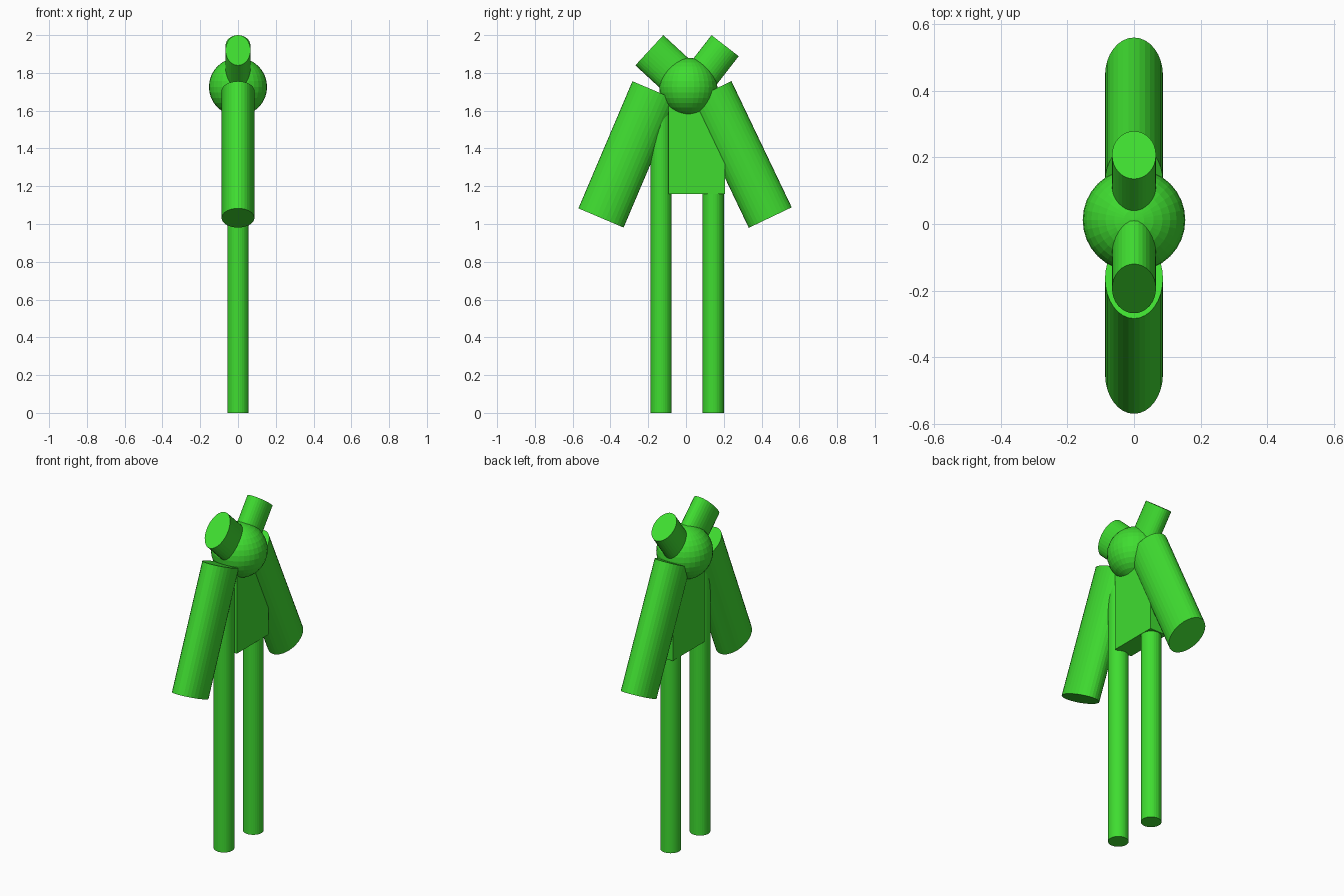
import bpy
from mathutils import Matrix, Vector

cube = bpy.data.objects.get("Cube")
if cube:
    bpy.data.objects.remove(cube, do_unlink=True)

GREEN = (0.05, 0.72, 0.03, 1.0)
green = bpy.data.materials.new("bright_green")
green.use_nodes = True
green.diffuse_color = GREEN
green.node_tree.nodes["Principled BSDF"].inputs["Base Color"].default_value = GREEN


def finish(name):
    obj = bpy.context.object
    obj.name = name
    obj.data.name = name
    obj.data.materials.append(green)
    return obj


def tube(name, start, end, half_x, half_side):
    """Oval flat-ended cylinder between two (y, z) points."""
    a, b = Vector((0, *start)), Vector((0, *end))
    axis = (b - a).normalized()
    across = Vector((1, 0, 0))
    side = axis.cross(across)
    bpy.ops.mesh.primitive_cylinder_add(vertices=32, radius=1, depth=1)
    obj = finish(name)
    turn = Matrix((across, side, axis)).transposed().to_4x4()
    size = Matrix.Diagonal((half_x, half_side, (b - a).length, 1))
    obj.data.transform(turn @ size)
    obj.location = (a + b) / 2


# Legs
tube("front_leg", (-0.132, 0), (-0.132, 1.62), 0.056, 0.056)
tube("back_leg", (0.144, 0), (0.144, 1.62), 0.056, 0.056)

# Arms, slanting outward and down
tube("front_arm", (-0.45, 1.032), (-0.164, 1.705), 0.087, 0.13)
tube("back_arm", (0.446, 1.034), (0.127, 1.702), 0.087, 0.126)

# Ears, rising out of the head
tube("front_ear", (-0.01, 1.75), (-0.194, 1.92), 0.066, 0.109)
tube("back_ear", (0.054, 1.747), (0.207, 1.944), 0.066, 0.091)

# Body block
bpy.ops.mesh.primitive_cube_add(size=1, location=(0, 0.057, 1.41))
body = finish("body")
body.scale = (0.114, 0.298, 0.5)

# Head
bpy.ops.mesh.primitive_uv_sphere_add(segments=32, ring_count=16, radius=0.154,
                                     location=(0, 0.012, 1.726))
finish("head")
